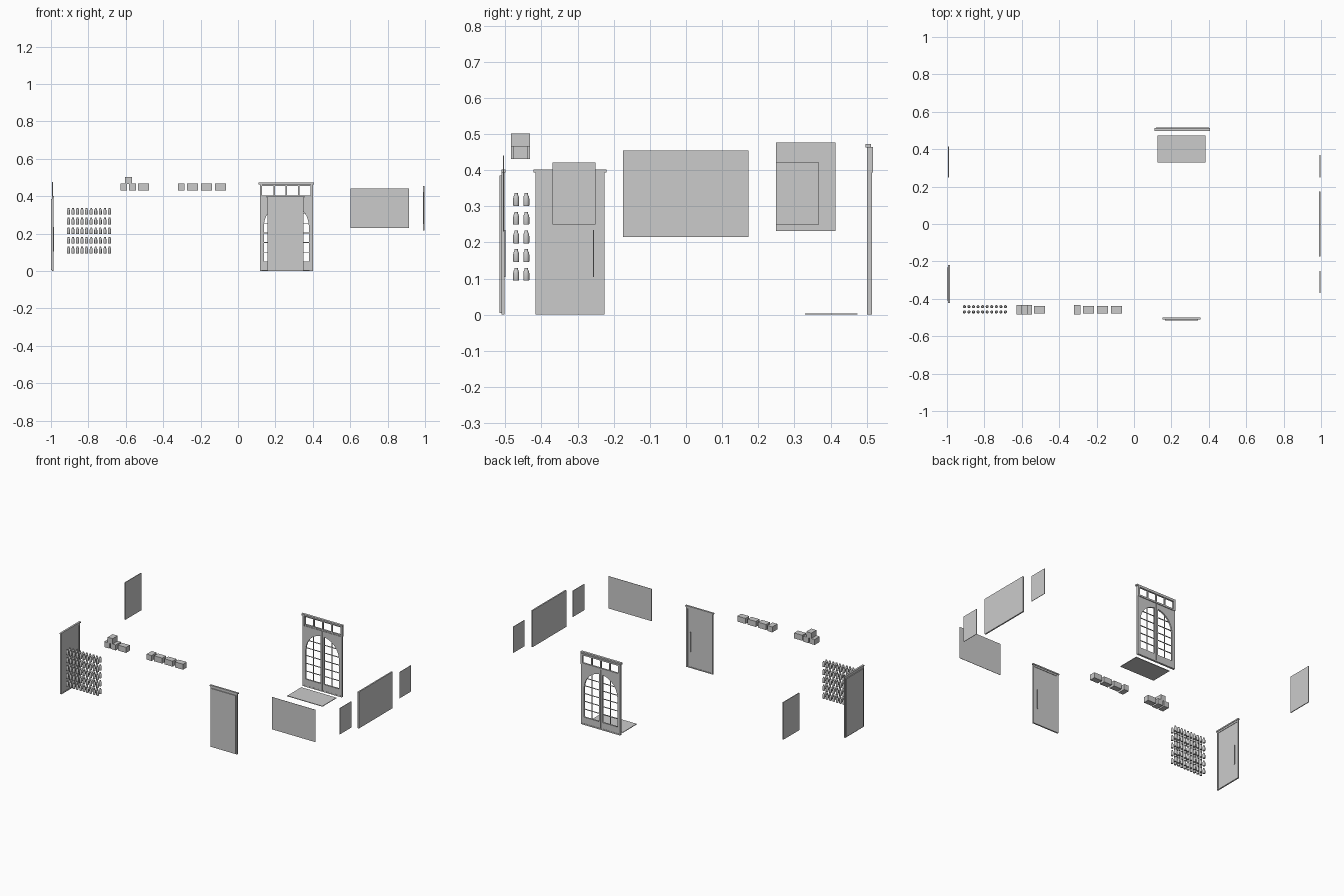
import bpy, bmesh
from math import sin, cos, acos, sqrt, pi
from mathutils import Matrix

if "Cube" in bpy.data.objects:
    bpy.data.objects.remove(bpy.data.objects["Cube"])


def add_object(name, bm):
    me = bpy.data.meshes.new(name)
    bmesh.ops.recalc_face_normals(bm, faces=bm.faces)
    bm.to_mesh(me)
    bm.free()
    ob = bpy.data.objects.new(name, me)
    bpy.context.collection.objects.link(ob)
    return ob


def boxes(name, spans, matrix=Matrix()):
    """One object from a list of (x0, x1, y0, y1, z0, z1) boxes."""
    bm = bmesh.new()
    for x0, x1, y0, y1, z0, z1 in spans:
        m = Matrix.Translation(((x0 + x1) / 2, (y0 + y1) / 2, (z0 + z1) / 2)) \
            @ Matrix.Diagonal((x1 - x0, y1 - y0, z1 - z0, 1))
        bmesh.ops.create_cube(bm, size=1, matrix=matrix @ m)
    return add_object(name, bm)


def side_door(name, matrix):
    """Single door; local x is the width, local +y points into the room."""
    boxes(name + "_slab", [(-.088, .088, -.008, .003, .005, .385)], matrix)
    boxes(name + "_frame", [(-.096, -.086, -.003, .006, 0, .394),
                            (.086, .096, -.003, .006, 0, .394),
                            (-.086, .086, -.003, .006, .383, .394),
                            (-.086, .086, -.003, .006, 0, .006)], matrix)
    boxes(name + "_cap", [(-.101, .101, -.003, .009, .394, .402)], matrix)
    boxes(name + "_handle", [(.063, .067, .006, .009, .105, .235),
                             (.063, .067, .002, .007, .12, .125),
                             (.063, .067, .002, .007, .215, .22)], matrix)


# Two plain doors, left wall and front wall
side_door("front_door", Matrix.Translation((.254, -.508, 0)))
side_door("left_door", Matrix.Translation((-.992, -.321, 0)) @ Matrix.Rotation(-pi / 2, 4, 'Z')
          @ Matrix.Diagonal((-1, 1, 1, 1)))

# Wall panels and pictures
boxes("front_panel", [(.602, .915, -.506, -.504, .23, .441)])
boxes("left_panel", [(-.995, -.99, .249, .414, .232, .476)])
boxes("right_main_panel", [(.989, .998, -.175, .173, .215, .454)])
for side, (y0, y1) in (("front", (-.369, -.251)), ("back", (.249, .368))):
    boxes("right_small_panel_" + side, [(.993, .996, y0, y1, .25, .421)])

# Floor mat
boxes("floor_mat", [(.126, .381, .329, .474, 0, .004)])

# Storage boxes: short ones are turned end-on
for i, (x0, x1, z) in enumerate(((-.629, -.593, .431), (-.583, -.546, .431), (-.605, -.568, .466),
                                 (-.535, -.476, .431), (-.322, -.287, .431), (-.273, -.214, .431),
                                 (-.198, -.139, .431), (-.123, -.064, .431))):
    half = .026 if x1 - x0 < .04 else .0195
    boxes("storage_box_%d" % i, [(x0, x1, -.458 - half, -.458 + half, z, z + .036)])

# Bottles: one lathed mesh shared by five shelves of two rows
bm = bmesh.new()
profile = [(0, 0), (.0075, 0), (.0083, .002), (.0083, .021), (.007, .027),
           (.0048, .031), (.0048, .0355), (0, .0355)]
vs = [bm.verts.new((r, 0, z)) for r, z in profile]
es = [bm.edges.new(p) for p in zip(vs, vs[1:])]
bmesh.ops.spin(bm, geom=vs + es, cent=(0, 0, 0), axis=(0, 0, 1), angle=2 * pi, steps=12)
bmesh.ops.remove_doubles(bm, verts=bm.verts, dist=1e-5)
bottle = add_object("bottle", bm)
bpy.context.view_layer.objects.active = bottle
bottle.select_set(True)
bpy.ops.object.shade_smooth_by_angle(angle=.7)
for row in range(5):
    for col in range(10):
        for k, y in enumerate((-.47, -.442)):
            if row + col + k == 0:
                ob = bottle
            else:
                ob = bottle.copy()
                bpy.context.collection.objects.link(ob)
            ob.location = (-.907 + col * .0244, y, .094 + row * .0517)

# Glazed double door: each leaf is a plate with half of a large arch cut out
CX, R, SPRING, SILL, INNER = .2587, .12, .24, .05, .014


def arch_leaf(name, s):
    cu = bpy.data.curves.new(name, 'CURVE')
    cu.dimensions, cu.fill_mode, cu.extrude = '2D', 'BOTH', .005
    a1 = acos(INNER / R)
    arc = [(R * cos(a1 * i / 10), SPRING + R * sin(a1 * i / 10)) for i in range(11)]
    for pts in ([(.001, .008), (.132, .008), (.132, .396), (.001, .396)],
                [(INNER, SILL), (R, SILL)] + arc):
        sp = cu.splines.new('POLY')
        sp.points.add(len(pts) - 1)
        sp.use_cyclic_u = True
        for p, (d, z) in zip(sp.points, pts):
            p.co = (s * d, z, 0, 1)
    tmp = bpy.data.objects.new(name + "_outline", cu)
    bpy.context.collection.objects.link(tmp)
    dg = bpy.context.evaluated_depsgraph_get()
    me = bpy.data.meshes.new_from_object(tmp.evaluated_get(dg))
    bpy.data.objects.remove(tmp)
    me.transform(Matrix.Translation((CX, .507, 0)) @ Matrix.Rotation(pi / 2, 4, 'X'))
    ob = bpy.data.objects.new(name, me)
    bpy.context.collection.objects.link(ob)
    # Glazing bars, two columns by six rows
    mid = (INNER + R) / 2
    bars = [(mid - .0015, mid + .0015, SILL, SPRING + sqrt(R * R - mid * mid))]
    for i in range(1, 6):
        z = SILL + .051 * i
        bars.append((INNER, sqrt(R * R - max(0, z - SPRING) ** 2), z - .0015, z + .0015))
    boxes(name + "_glazing_bars", [(min(CX + s * a, CX + s * b), max(CX + s * a, CX + s * b),
                                    .504, .510, z0, z1) for a, b, z0, z1 in bars])


arch_leaf("back_door_leaf_left", -1)
arch_leaf("back_door_leaf_right", 1)

# Surround, transom light and cornice of the back door
W = .1415
boxes("back_door_jambs", [(CX - W, CX - W + .010, .501, .514, 0, .464),
                          (CX + W - .010, CX + W, .501, .514, 0, .464),
                          (CX - W, CX + W, .501, .514, 0, .008)])
mull = [(CX + d - .004, CX + d + .004, .505, .515, .403, .455) for d in (-.066, 0, .066)]
boxes("back_door_transom", mull + [(CX - W, CX + W, .505, .517, .393, .404),
                                   (CX - W, CX + W, .505, .517, .454, .464),
                                   (CX - W, CX - W + .012, .505, .517, .404, .454),
                                   (CX + W - .012, CX + W, .505, .517, .404, .454)])
boxes("back_door_cornice", [(CX - .148, CX + .148, .496, .512, .463, .473)])
